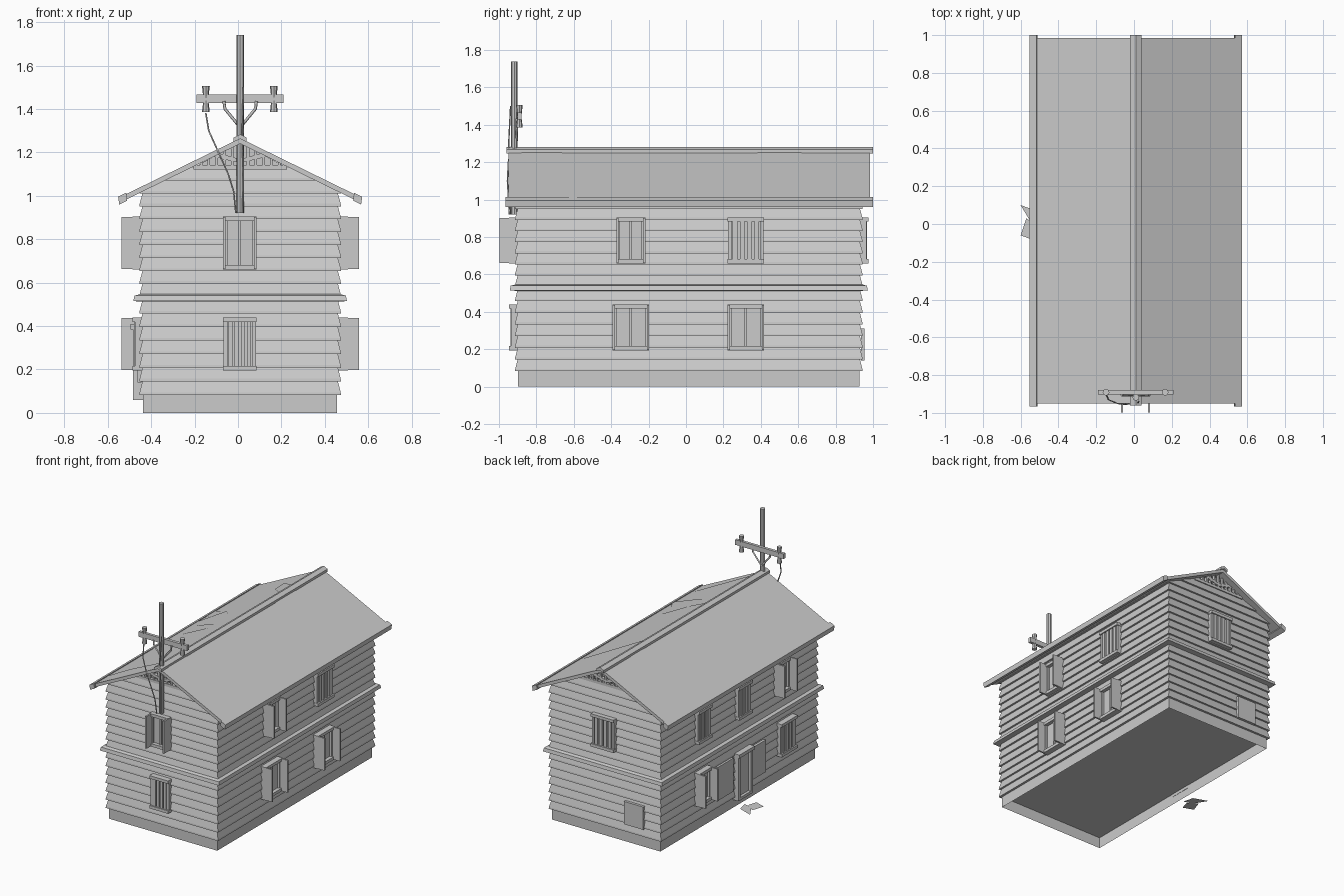
import bpy, bmesh
from math import radians, atan2, pi
from mathutils import Matrix, Vector

if "Cube" in bpy.data.objects:
    bpy.data.objects.remove(bpy.data.objects["Cube"])

CX, CY, SLOPE, APEX = 0.01, 0.015, 0.49, 1.265


def roof_z(x):
    return APEX - SLOPE * abs(x - CX)


def finish(name, bm):
    me = bpy.data.meshes.new(name)
    bm.to_mesh(me)
    bm.free()
    ob = bpy.data.objects.new(name, me)
    bpy.context.collection.objects.link(ob)
    return ob


def add_box(bm, x0, x1, y0, y1, z0, z1, mat=Matrix()):
    c = Vector(((x0 + x1) / 2, (y0 + y1) / 2, (z0 + z1) / 2))
    m = mat @ Matrix.Translation(c) @ Matrix.Diagonal((x1 - x0, y1 - y0, z1 - z0, 1))
    bmesh.ops.create_cube(bm, size=1, matrix=m)


def boxes(name, items, mat=Matrix()):
    bm = bmesh.new()
    for b in items:
        add_box(bm, *b, mat)
    return finish(name, bm)


def extrude_y(name, pts, y0, y1):
    bm = bmesh.new()
    f = bm.faces.new([bm.verts.new((x, y0, z)) for x, z in pts])
    r = bmesh.ops.extrude_face_region(bm, geom=[f])
    bmesh.ops.translate(bm, vec=(0, y1 - y0, 0),
                        verts=[v for v in r['geom'] if isinstance(v, bmesh.types.BMVert)])
    bmesh.ops.recalc_face_normals(bm, faces=bm.faces)
    return finish(name, bm)


def ring_stack(name, rings, caps=True):
    """Loft rectangles given as (half_x, half_y, z)."""
    bm = bmesh.new()
    rows = [[bm.verts.new((CX + sx * hx, CY + sy * hy, z))
             for sx, sy in ((-1, -1), (1, -1), (1, 1), (-1, 1))] for hx, hy, z in rings]
    for a, b in zip(rows, rows[1:]):
        for i in range(4):
            j = (i + 1) % 4
            bm.faces.new((a[i], a[j], b[j], b[i]))
    if caps:
        bm.faces.new(rows[0][::-1])
        bm.faces.new(rows[-1])
    for s in (-1, 1):  # trim to the roof slopes
        bmesh.ops.bisect_plane(bm, geom=bm.verts[:] + bm.edges[:] + bm.faces[:],
                               plane_co=(CX, 0, APEX - 0.012), plane_no=(s * SLOPE, 0, 1),
                               clear_outer=True)
    return finish(name, bm)


def tube(name, pts, r):
    cu = bpy.data.curves.new(name, 'CURVE')
    cu.dimensions = '3D'
    cu.bevel_depth, cu.bevel_resolution, cu.use_fill_caps = r, 0, True
    sp = cu.splines.new('POLY')
    sp.points.add(len(pts) - 1)
    for p, co in zip(sp.points, pts):
        p.co = (*co, 1)
    ob = bpy.data.objects.new(name, cu)
    bpy.context.collection.objects.link(ob)


# Foundation skirt, open underneath
ring_stack("foundation", [(0.447, 0.912, 0), (0.447, 0.912, 0.09)], caps=False)

# Lapped siding
rings = []
for z0, z1, n in ((0.083, 0.52, 7), (0.535, 1.13, 10)):
    h = (z1 - z0) / n
    for i in range(n):
        z = z0 + i * h
        rings += [(0.448, 0.913, z), (0.464, 0.929, z), (0.463, 0.928, z + 0.012), (0.45, 0.915, z + h)]
ring_stack("siding", rings)

# Floor belt
ring_stack("belt_course", [(0.45, 0.915, 0.512), (0.492, 0.957, 0.515), (0.487, 0.952, 0.54), (0.45, 0.915, 0.55)])

# Roof
e = 0.55
extrude_y("roof", [(CX, APEX), (CX + e, roof_z(CX + e)), (CX + e, roof_z(CX + e) - 0.025),
                   (CX, APEX - 0.025), (CX - e, roof_z(CX - e) - 0.025), (CX - e, roof_z(CX - e))], -0.95, 0.985)
extrude_y("ridge_cap", [(CX, 1.283), (CX + 0.03, 1.268), (CX + 0.03, 1.248), (CX, 1.262),
                        (CX - 0.03, 1.248), (CX - 0.03, 1.268)], -0.96, 1.0)
for s, n in ((-1, "left"), (1, "right")):
    xa, xb = CX + s * 0.525, CX + s * 0.562
    za, zb = roof_z(xa), roof_z(xb)
    extrude_y(n + "_eave_board", [(xa, za + 0.006), (xb, zb + 0.006), (xb - s * 0.005, zb - 0.03),
                                  (xa - s * 0.005, za - 0.03)], -0.965, 1.0)

# Jagged patches lying on the roof
patches = [[(.04, .62), (.51, .5), (.04, .38)],
           [(.07, -.34), (.24, -.27), (.44, -.33), (.24, -.37)],
           [(.24, -.37), (.46, -.48), (.56, -.64), (.25, -.52), (.2, -.48)],
           [(.04, -.66), (.2, -.74), (.51, -.81), (.04, -.88)],
           [(-.2, .83), (-.02, .68), (-.02, .53), (-.1, .61), (-.18, .69)],
           [(-.53, .48), (-.43, .41), (-.5, .4), (-.42, .29), (-.53, .38)],
           [(-.53, -.81), (-.36, -.77), (-.02, -.81), (-.31, -.91)],
           [(-.35, .37), (-.22, .2), (-.44, .14), (-.22, .04), (-.44, -.03), (-.22, -.04), (-.53, -.3), (-.53, .25)]]
bm = bmesh.new()
for p in patches:
    bm.faces.new([bm.verts.new((x, y, roof_z(x) + 0.003)) for x, y in p])
bmesh.ops.recalc_face_normals(bm, faces=bm.faces)
for f in bm.faces:
    if f.normal.z < 0:
        f.normal_flip()
finish("roof_patches", bm)

# Gable vents: recessed wall, collar beam, slats and braces
w = (APEX - 0.03 - 1.12) / SLOPE
for side, yw in (("front", CY - 0.925), ("back", CY + 0.925)):
    d = 1 if side == "front" else -1
    extrude_y(side + "_gable_panel", [(CX - w, 1.12), (CX + w, 1.12), (CX, APEX - 0.02)],
              yw + d * 0.04, yw + d * 0.06)
    y0, y1 = sorted((yw, yw + d * 0.025))
    items = [(CX - w + 0.02, CX + w - 0.02, y0, y1, 1.122, 1.142)]
    for i in range(-5, 6):
        x = CX + i * 0.036
        items.append((x - 0.006, x + 0.006, y0 + 0.005, y1, 1.13, roof_z(x) - 0.022))
    boxes(side + "_gable_slats", items)
    for s in (-1, 1):
        extrude_y(side + "_gable_brace", [(CX, 1.15), (CX + s * .13, 1.182), (CX + s * .1, 1.197), (CX, 1.168)], y0, y1)

# Wall frames: local x runs along the wall, local -y points outward
def frame(x, y, deg):
    return Matrix.Translation((x, y, 0)) @ Matrix.Rotation(radians(deg), 4, 'Z')


FRONT, BACK = frame(0, CY - 0.92, 0), frame(0, CY + 0.92, 180)
RIGHT, LEFT = frame(CX + 0.455, 0, 90), frame(CX - 0.455, 0, -90)


def window(name, wall, u, z0, width, is_open):
    h, a = 0.245, width / 2
    p = 0.042
    items = [(u - a, u + a, -p, 0.01, z0, z0 + 0.022), (u - a, u + a, -p, 0.01, z0 + h - 0.022, z0 + h),
             (u - a + .005, u + a - .005, -0.014, 0.01, z0 + 0.01, z0 + h - 0.01)]
    for s in (-1, 1):  # jambs
        xs = sorted((u + s * (a - 0.003), u + s * (a - 0.02)))
        items.append((*xs, -0.03, 0.01, z0 + 0.01, z0 + h - 0.01))
        if is_open:  # shutters swung straight out
            xs = sorted((u + s * a, u + s * (a - 0.012)))
            items.append((*xs, -0.092, 0, z0 + 0.002, z0 + h - 0.002))
    if is_open:
        items.append((u - 0.006, u + 0.006, -0.025, 0.01, z0 + 0.01, z0 + h - 0.01))
    else:  # upright boards with gaps
        n = 4
        step = (width - 0.04) / n
        for i in range(n):
            x = u - a + 0.02 + step * (i + 0.5)
            items.append((x - step * .33, x + step * .33, -0.034, 0, z0 + 0.012, z0 + h - 0.012))
    boxes(name, items, wall)


LOW, UP = 0.195, 0.66
for i, spec in enumerate([
        (FRONT, 0.008, LOW, 0.155, False), (FRONT, 0.008, UP, 0.155, True), (BACK, -0.01, UP, 0.19, False),
        (RIGHT, -0.295, UP, 0.155, True), (RIGHT, 0.32, UP, 0.195, False),
        (RIGHT, -0.295, LOW, 0.195, True), (RIGHT, 0.32, LOW, 0.195, True),
        (LEFT, -0.46, UP, 0.155, False), (LEFT, 0.015, UP, 0.155, False), (LEFT, 0.475, UP, 0.155, True),
        (LEFT, -0.46, LOW, 0.155, True), (LEFT, 0.53, LOW, 0.19, False)]):
    window("window_%d" % (i + 1), *spec)

# Door, wall boards and step debris
boxes("door", [(-0.075, 0.105, -0.05, 0.01, 0.385, 0.41), (-0.07, -0.045, -0.038, 0.01, 0.06, 0.39),
               (0.075, 0.1, -0.038, 0.01, 0.06, 0.39), (-0.05, 0.08, -0.018, 0.01, 0.06, 0.39),
               (-0.07, 0.1, -0.038, 0.01, 0.06, 0.08)], LEFT)
boxes("wall_notices", [(-0.29, -0.1, -0.018, 0, 0.14, 0.39), (0.13, 0.28, -0.018, 0, 0.14, 0.38)], LEFT)
boxes("back_hatch", [(0.155, 0.315, -0.02, 0, 0.14, 0.31)], BACK)
bm = bmesh.new()
for p in ([(-.49, .06), (-.6, .1), (-.54, .0), (-.47, -.02)], [(-.5, -.02), (-.57, .03), (-.6, -.06), (-.52, -.09)]):
    bm.faces.new([bm.verts.new((x, y, 0.002)) for x, y in p])
finish("step_debris", bm)

# Utility pole with crossarm, braces and insulators
PY = -0.918
def cone(bm, x, y, z0, z1, r0, r1, n=8):
    bmesh.ops.create_cone(bm, cap_ends=True, segments=n, radius1=r0, radius2=r1, depth=z1 - z0,
                          matrix=Matrix.Translation((x, y, (z0 + z1) / 2)))


bm = bmesh.new()
cone(bm, CX, PY, 0.92, 1.74, 0.018, 0.018)
finish("pole", bm)
boxes("crossarm", [(-0.19, 0.21, -0.902, -0.88, 1.428, 1.466)])
bm = bmesh.new()
for x in (-0.148, 0.165):
    for z0, z1, r0, r1 in ((1.385, 1.445, 0.018, 0.011), (1.445, 1.505, 0.011, 0.018)):
        cone(bm, x, -0.891, z0, z1, r0, r1)
finish("insulators", bm)
for s in (-1, 1):
    tube("arm_brace", [(CX + s * 0.075, -0.905, 1.435), (CX + s * 0.07, -0.905, 1.4), (CX, -0.905, 1.315)], 0.007)

# Hanging cables
tube("loose_cable", [(-.148, -.9, 1.38), (-.135, -.93, 1.3), (-.09, -.95, 1.2), (-.045, -.955, 1.1),
                     (-.02, -.95, 1.02), (-.01, -.945, .92)], 0.004)
tube("pole_cable", [(.025, PY - .02, 1.5), (.02, PY - .03, 1.3), (.025, PY - .025, 1.1), (.022, PY - .02, .92)], 0.004)
